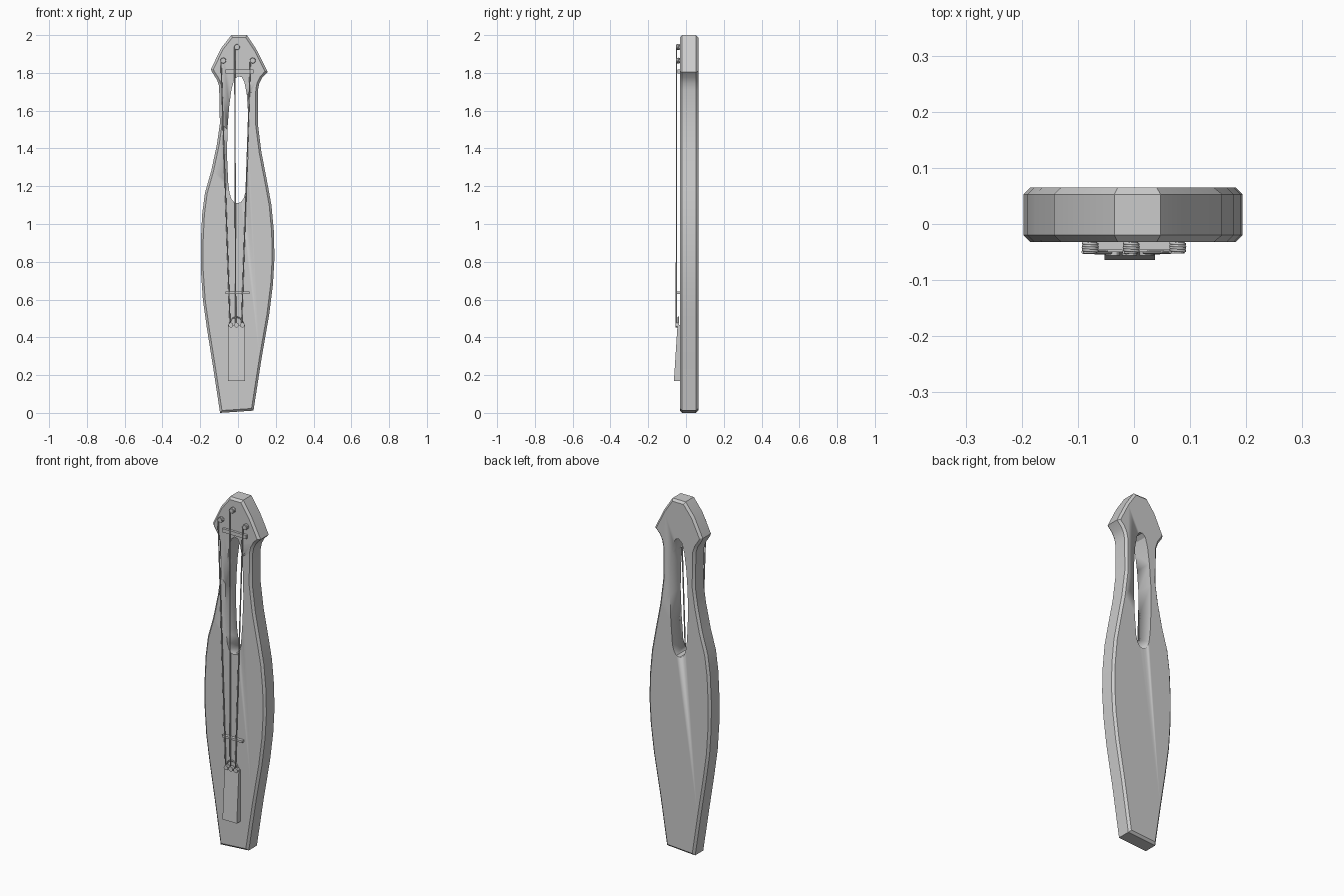
import bpy, bmesh, math
from mathutils import Vector

if "Cube" in bpy.data.objects:
    bpy.data.objects.remove(bpy.data.objects["Cube"])

FRONT, BACK = -0.032, 0.065


def make_object(name, bm, angle=30):
    bmesh.ops.recalc_face_normals(bm, faces=bm.faces)
    me = bpy.data.meshes.new(name)
    bm.to_mesh(me)
    bm.free()
    ob = bpy.data.objects.new(name, me)
    bpy.context.collection.objects.link(ob)
    bpy.ops.object.select_all(action='DESELECT')
    bpy.context.view_layer.objects.active = ob
    ob.select_set(True)
    bpy.ops.object.shade_smooth_by_angle(angle=math.radians(angle))
    return ob


def slab(name, outline, y0, y1, bevel=0.0):
    """Extrude an x-z outline from y0 to y1, optionally chamfering both rims."""
    bm = bmesh.new()
    face = bm.faces.new([bm.verts.new((x, y0, z)) for x, z in outline])
    ext = bmesh.ops.extrude_face_region(bm, geom=[face], use_keep_orig=True)
    moved = [g for g in ext['geom'] if isinstance(g, bmesh.types.BMVert)]
    bmesh.ops.translate(bm, verts=moved, vec=(0, y1 - y0, 0))
    bmesh.ops.recalc_face_normals(bm, faces=bm.faces)
    if bevel:
        rims = [e for e in bm.edges if abs(e.verts[0].co.y - e.verts[1].co.y) < 1e-6]
        bmesh.ops.bevel(bm, geom=rims, offset=bevel, segments=1, affect='EDGES')
    return make_object(name, bm)


def box(name, x0, x1, y0, y1, z0, z1):
    return slab(name, [(x0, z0), (x1, z0), (x1, z1), (x0, z1)], y0, y1)


def peg(name, x, z, r, y0, y1):
    ring = [(x + r * math.cos(i * math.tau / 12), z + r * math.sin(i * math.tau / 12))
            for i in range(12)]
    return slab(name, ring, y0, y1)


def cord(name, points, r):
    """Round wire through a list of points."""
    cu = bpy.data.curves.new(name, 'CURVE')
    cu.dimensions = '3D'
    cu.bevel_depth = r
    cu.bevel_resolution = 1
    cu.use_fill_caps = True
    sp = cu.splines.new('POLY')
    sp.points.add(len(points) - 1)
    for p, co in zip(sp.points, points):
        p.co = (*co, 1)
    ob = bpy.data.objects.new(name, cu)
    bpy.context.collection.objects.link(ob)
    return ob


# Hollow-necked body board
right = [(0.082, 0.012), (0.125, 0.29), (0.165, 0.52), (0.185, 0.68), (0.193, 0.82),
         (0.19, 0.96), (0.177, 1.10), (0.155, 1.22), (0.124, 1.38), (0.105, 1.53),
         (0.106, 1.71), (0.113, 1.745), (0.128, 1.775), (0.157, 1.805), (0.10, 1.92), (0.047, 2.0)]
left = [(-0.035, 2.0), (-0.09, 1.93), (-0.143, 1.82), (-0.138, 1.805), (-0.112, 1.765),
        (-0.1, 1.73), (-0.096, 1.53), (-0.112, 1.42), (-0.142, 1.28), (-0.175, 1.165),
        (-0.19, 1.05), (-0.197, 0.90), (-0.196, 0.75), (-0.186, 0.60), (-0.165, 0.45),
        (-0.13, 0.23), (-0.095, 0.0)]
body = slab("body", right + left, FRONT, BACK, 0.012)

# Slot through the neck
slot = [(-0.005, 1.11), (0.015, 1.115), (0.03, 1.135), (0.04, 1.17), (0.05, 1.3), (0.056, 1.45),
        (0.054, 1.58), (0.046, 1.69), (0.034, 1.75), (0.02, 1.777), (0.0, 1.782),
        (-0.02, 1.765), (-0.035, 1.71), (-0.047, 1.62), (-0.056, 1.5), (-0.058, 1.36),
        (-0.052, 1.22), (-0.045, 1.165), (-0.034, 1.13), (-0.02, 1.115)]
cutter = slab("slot_cutter", slot, -0.2, 0.2)
cutter.hide_render = True
mod = body.modifiers.new("slot", 'BOOLEAN')
mod.operation = 'DIFFERENCE'
mod.solver = 'EXACT'
mod.object = cutter
bpy.context.view_layer.objects.active = body
bpy.ops.object.modifier_apply(modifier=mod.name)
bpy.data.objects.remove(cutter)

# Nut near the head and bridge on the belly
box("nut", -0.067, 0.083, -0.046, FRONT + 0.003, 1.797, 1.818)
box("bridge", -0.067, 0.06, -0.05, FRONT + 0.003, 0.63, 0.642)

# Wedge-shaped tailpiece, thicker at the lower end
tail = box("tailpiece", -0.053, 0.037, -0.045, FRONT + 0.003, 0.17, 0.465)
for v in tail.data.vertices:
    if v.co.y < -0.04 and v.co.z < 0.3:
        v.co.y = -0.064
tail.data.update()

# Tail loop holding the strings
loop = [(-0.009 + 0.036 * math.cos(a), -0.04, 0.465 + 0.042 * math.sin(a))
        for a in [math.pi * i / 12 for i in range(13)]]
cord("tail_loop", loop, 0.004)

# Pegs with windings, strings and tail knots
strings = [("left", -0.078, 1.865, -0.038), ("middle", -0.005, 1.937, -0.008),
           ("right", 0.078, 1.865, 0.023)]
for side, px, pz, tx in strings:
    peg("peg_" + side, px, pz, 0.012, -0.053, FRONT + 0.003)
    coil = []
    for i in range(49):
        a = math.pi + i * math.tau / 12
        coil.append((px + 0.0125 * math.cos(a), -0.05 + 0.016 * i / 48, pz + 0.0125 * math.sin(a)))
    cord("winding_" + side, coil, 0.0028)
    cord("string_" + side, [coil[0], (tx - 0.004, -0.051, 0.467)], 0.0035)
    peg("knot_" + side, tx, 0.465, 0.013, -0.056, -0.036)
